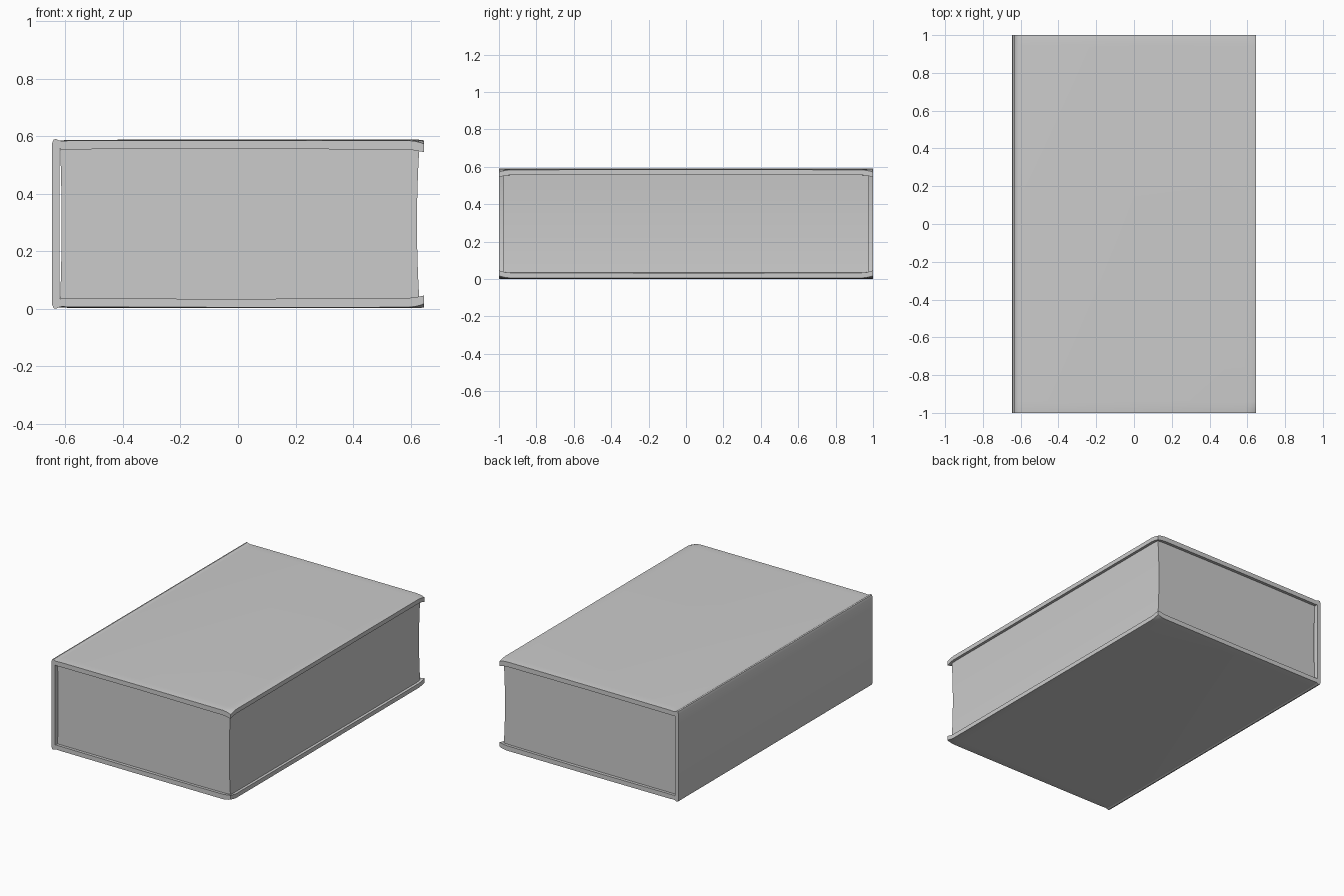
import bpy, bmesh

if "Cube" in bpy.data.objects:
    bpy.data.objects.remove(bpy.data.objects["Cube"])

MID = 0.295  # mirror height between the two boards


def mirrored(half):
    """Mirror a top-half profile (x, z) about MID; last point lies on MID."""
    return half + [(x, 2 * MID - z) for x, z in reversed(half[:-1])]


def finish(bm, name):
    bmesh.ops.recalc_face_normals(bm, faces=bm.faces)
    mesh = bpy.data.meshes.new(name)
    bm.to_mesh(mesh)
    bm.free()
    obj = bpy.data.objects.new(name, mesh)
    bpy.context.collection.objects.link(obj)
    bpy.ops.object.select_all(action='DESELECT')
    obj.select_set(True)
    bpy.context.view_layer.objects.active = obj
    bpy.ops.object.shade_smooth_by_angle(angle=0.6)
    return obj


def ramp(v, a, b):
    t = max(0.0, min(1.0, (v - a) / (b - a)))
    return t * t


def loft(ring_points, ys):
    bm = bmesh.new()
    rings = [[bm.verts.new((x, y, z)) for x, z in ring_points] for y in ys]
    n = len(ring_points)
    for a, b in zip(rings, rings[1:]):
        for i in range(n):
            bm.faces.new((a[i], a[(i + 1) % n], b[(i + 1) % n], b[i]))
    return bm, rings


# Hard cover: boards, hinge grooves and spine as one folded sheet
outer = mirrored([(0.647, 0.585), (0.635, 0.587), (0.615, 0.588), (0.59, 0.588),
                  (0, 0.588), (-0.59, 0.587), (-0.61, 0.585), (-0.622, 0.585),
                  (-0.632, 0.59), (-0.641, 0.588), (-0.646, 0.575), (-0.647, MID)])
inner = mirrored([(0.647, 0.557), (0.635, 0.556), (0.615, 0.556), (0.59, 0.556),
                  (0, 0.559), (-0.59, 0.557), (-0.60, 0.557), (-0.608, 0.557),
                  (-0.614, 0.557), (-0.619, 0.556), (-0.621, 0.55), (-0.621, MID)])
ys = [-1, -0.985, -0.965, -0.94, 0, 0.94, 0.965, 0.985, 1]
bm, rings = loft(outer + inner[::-1], ys)
n = len(outer)
for ring in (rings[0], rings[-1]):
    for i in range(n - 1):
        bm.faces.new((ring[i], ring[i + 1], ring[-2 - i], ring[-1 - i]))
# Worn fore-edge corners curl in; board ends dip very slightly
for v in bm.verts:
    end = ramp(abs(v.co.y), 0.94, 1.0)
    drop = 0.003 * end + 0.010 * ramp(v.co.x, 0.58, 0.647) * ramp(abs(v.co.y), 0.92, 1.0)
    if v.co.x > -0.615:
        v.co.z += drop if v.co.z < MID else -drop
finish(bm, "book_cover")

# Page block: hollowed fore edge and slightly curved back
steps = 12
z0, z1 = 0.034, 0.557
fore, back = [], []
for i in range(steps + 1):
    t = i / steps
    bow = 4 * t * (1 - t)
    z = z0 + (z1 - z0) * t
    fore.append((0.630 - 0.008 * bow, z))
    back.append((-0.618 + 0.005 * bow, z))
bm, rings = loft(fore + back[::-1], [-0.978, 0.978])
for ring in rings:
    for i in range(steps):
        bm.faces.new((ring[i], ring[i + 1], ring[-2 - i], ring[-1 - i]))
finish(bm, "page_block")
